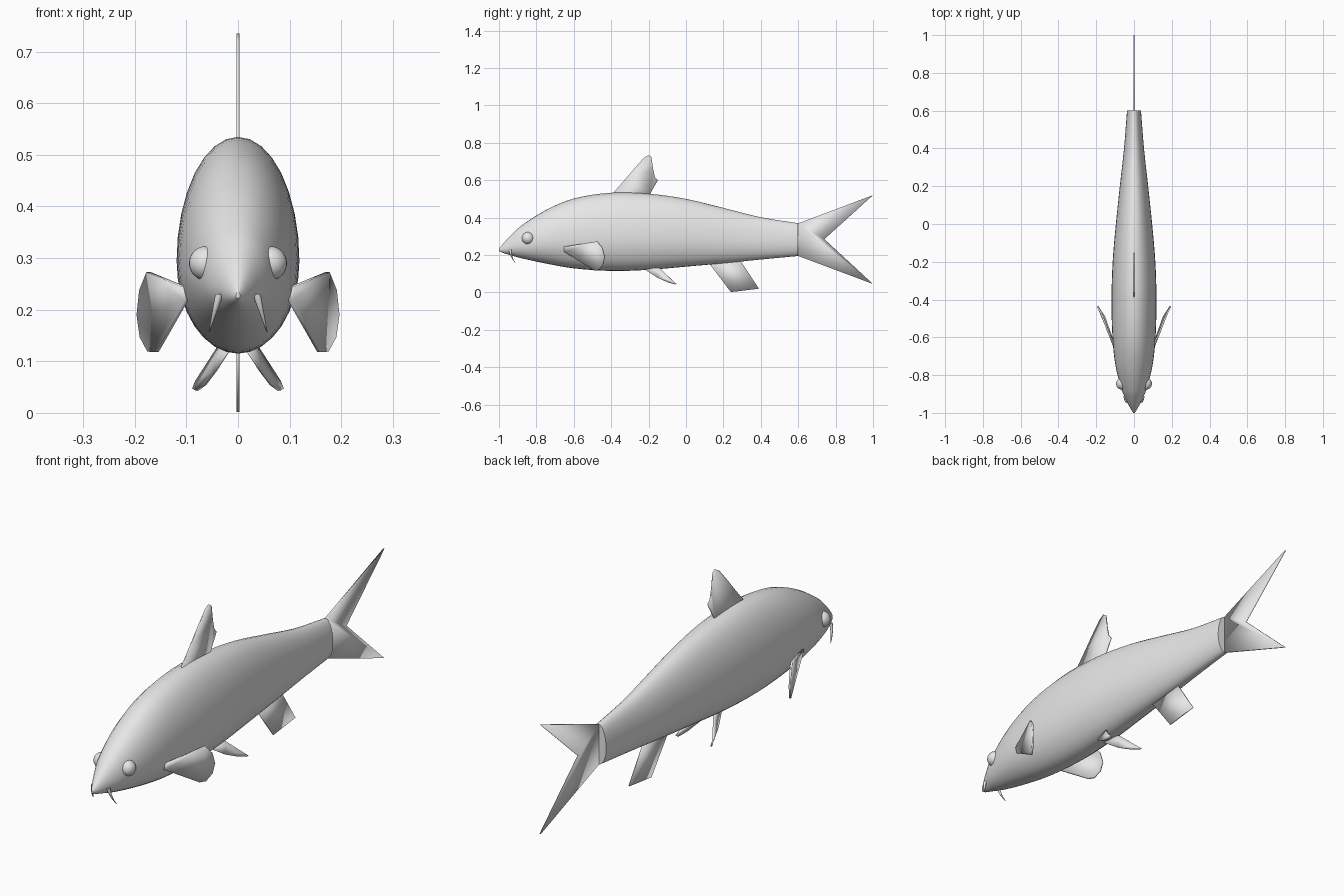
import bpy, bmesh, math
from mathutils import Vector

if "Cube" in bpy.data.objects:
    bpy.data.objects.remove(bpy.data.objects["Cube"], do_unlink=True)

GREY = (0.8, 0.8, 0.8, 1)
grey = bpy.data.materials.new("plain grey")
grey.use_nodes = True
grey.diffuse_color = GREY
grey.node_tree.nodes["Principled BSDF"].inputs["Base Color"].default_value = GREY


def finish(name, bm, mirror=False, thickness=0.0, angle=40):
    """Turn a bmesh into a shaded object with optional thickness and mirror."""
    bmesh.ops.recalc_face_normals(bm, faces=bm.faces)
    mesh = bpy.data.meshes.new(name)
    bm.to_mesh(mesh)
    bm.free()
    mesh.materials.append(grey)
    obj = bpy.data.objects.new(name, mesh)
    bpy.context.collection.objects.link(obj)
    bpy.ops.object.select_all(action="DESELECT")
    obj.select_set(True)
    bpy.context.view_layer.objects.active = obj
    bpy.ops.object.shade_smooth_by_angle(angle=math.radians(angle))
    if thickness:
        solid = obj.modifiers.new("thickness", "SOLIDIFY")
        solid.thickness = thickness
        solid.offset = 0
    if mirror:
        obj.modifiers.new("other side", "MIRROR")
    return obj


def loft(name, rings, **options):
    """Skin a list of rings and cap both ends."""
    bm = bmesh.new()
    loops = [[bm.verts.new(p) for p in ring] for ring in rings]
    n = len(loops[0])
    for a, b in zip(loops, loops[1:]):
        for i in range(n):
            j = (i + 1) % n
            bm.faces.new((a[i], a[j], b[j], b[i]))
    bm.faces.new(loops[0])
    bm.faces.new(loops[-1])
    return finish(name, bm, **options)


def plate(name, points, thickness, mirror=False):
    """Thin fin from an outline."""
    bm = bmesh.new()
    bm.faces.new([bm.verts.new(p) for p in points])
    return finish(name, bm, mirror, thickness)


def smooth_path(points, steps):
    """Cubic interpolation through uneven stations, keyed on the first value."""
    def slope(i, k):
        a, b = points[max(i - 1, 0)], points[min(i + 1, len(points) - 1)]
        return (b[k] - a[k]) / (b[0] - a[0])
    out = []
    for i in range(len(points) - 1):
        p, q = points[i], points[i + 1]
        h = q[0] - p[0]
        for s in range(steps):
            t = s / steps
            row = [p[0] + h * t]
            for k in range(1, len(p)):
                row.append((2*t**3 - 3*t**2 + 1) * p[k] + (t**3 - 2*t*t + t) * h * slope(i, k)
                           + (3*t*t - 2*t**3) * q[k] + (t**3 - t*t) * h * slope(i + 1, k))
            out.append(row)
    return out + [list(points[-1])]


# Body stations: y, belly height, back height, half width
stations = [
    (-1.0, 0.222, 0.234, 0.004), (-0.98, 0.212, 0.258, 0.017),
    (-0.94, 0.2, 0.302, 0.038), (-0.88, 0.183, 0.357, 0.065),
    (-0.75, 0.155, 0.44, 0.098), (-0.6, 0.129, 0.502, 0.114),
    (-0.4, 0.115, 0.533, 0.119), (-0.2, 0.121, 0.528, 0.113),
    (0.0, 0.138, 0.5, 0.096), (0.2, 0.156, 0.452, 0.075),
    (0.4, 0.176, 0.402, 0.053), (0.6, 0.195, 0.37, 0.037),
]
rings = []
for y, low, high, half in smooth_path(stations, 4):
    mid = low + (high - low) * 0.43
    ring = []
    for i in range(32):
        a = math.tau * i / 32
        rise = high - mid if math.sin(a) > 0 else mid - low
        ring.append((half * math.cos(a), y, mid + rise * math.sin(a)))
    rings.append(ring)
loft("body", rings)

# Fins on the centre line, outlined in side view
centre_fins = {
    "tail_fin": [(0.595, 0.197), (0.595, 0.368), (1, 0.52), (0.74, 0.285), (1, 0.045)],
    "dorsal_fin": [(-0.39, 0.52), (-0.385, 0.537), (-0.33, 0.6), (-0.27, 0.67), (-0.225, 0.72),
                   (-0.2, 0.735), (-0.185, 0.725), (-0.176, 0.66), (-0.166, 0.617),
                   (-0.15, 0.6), (-0.19, 0.53), (-0.2, 0.51)],
    "anal_fin": [(0.12, 0.16), (0.24, 0.002), (0.39, 0.02), (0.285, 0.18)],
}
for name, outline in centre_fins.items():
    plate(name, [(0, y, z) for y, z in outline], 0.006)

# Paired fins
plate("pectoral_fins", [
    (0.106, -0.65, 0.245), (0.174, -0.475, 0.273), (0.188, -0.447, 0.238),
    (0.193, -0.435, 0.19), (0.187, -0.445, 0.147), (0.172, -0.468, 0.119),
    (0.157, -0.49, 0.118), (0.1, -0.65, 0.218)], 0.008, True)
plate("pelvic_fins", [
    (0.012, -0.23, 0.13), (0.045, -0.155, 0.08), (0.064, -0.1, 0.055),
    (0.08, -0.058, 0.043), (0.086, -0.053, 0.047), (0.08, -0.07, 0.062),
    (0.036, -0.14, 0.13)], 0.006, True)

# Eyes
bm = bmesh.new()
bmesh.ops.create_uvsphere(bm, u_segments=24, v_segments=16, radius=0.033)
bmesh.ops.translate(bm, verts=bm.verts, vec=Vector((0.062, -0.845, 0.29)))
finish("eyes", bm, mirror=True, angle=60)

# Barbels: tapered, gently bent whiskers
rings = []
for i in range(7):
    t = i / 6
    c = Vector((0.036 + 0.02 * t, -0.94 + 0.028 * t * t, 0.23 - 0.073 * t))
    r = 0.007 * (1 - t) + 0.001
    rings.append([c + Vector((r * math.cos(a), r * math.sin(a), 0))
                  for a in (math.tau * k / 10 for k in range(10))])
loft("barbels", rings, mirror=True, angle=60)
